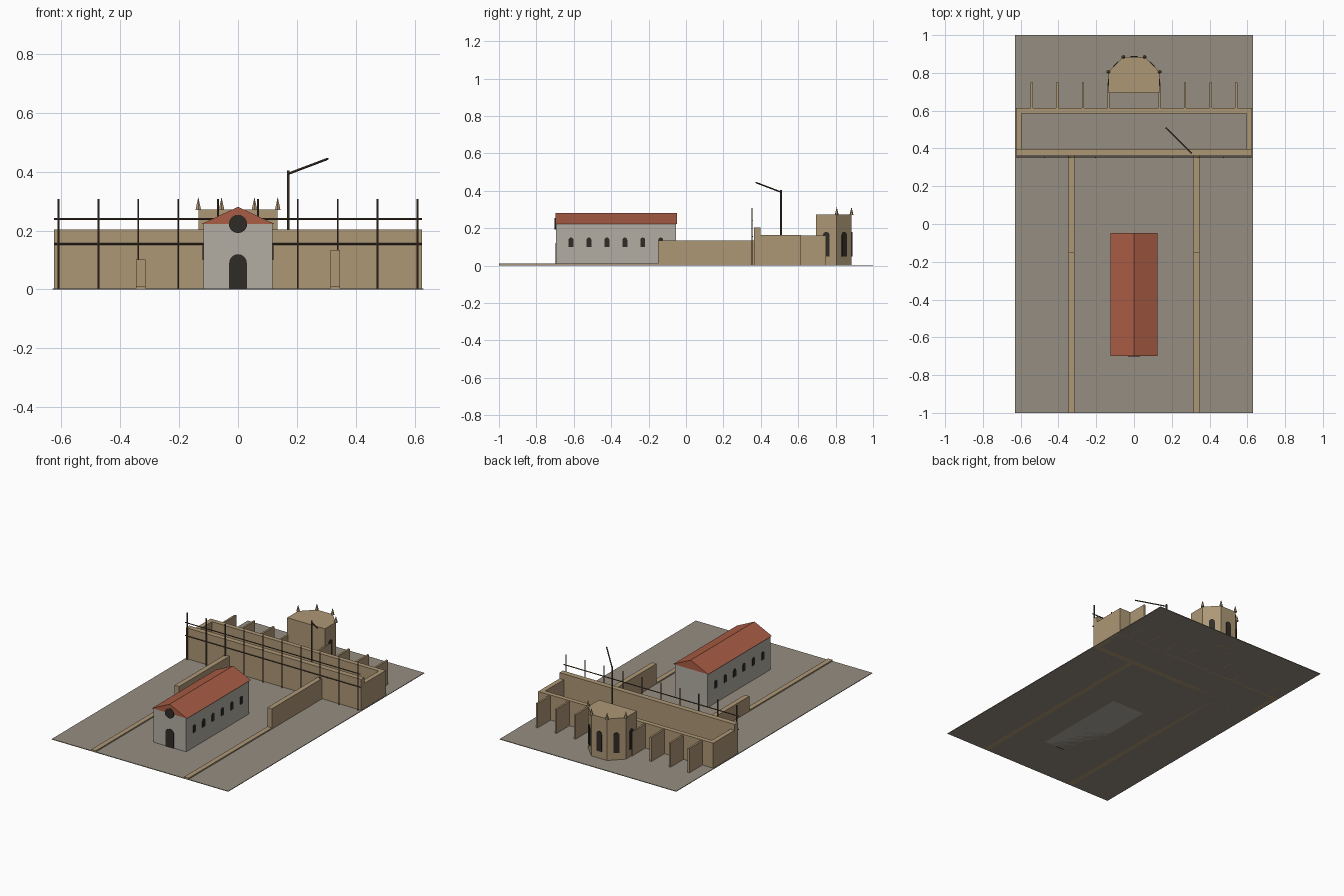
import bpy, bmesh, math
from mathutils import Vector, Matrix

if "Cube" in bpy.data.objects:
    bpy.data.objects.remove(bpy.data.objects["Cube"])


def material(name, rgb):
    m = bpy.data.materials.new(name)
    m.diffuse_color = (*rgb, 1)
    m.use_nodes = True
    m.node_tree.nodes["Principled BSDF"].inputs["Base Color"].default_value = m.diffuse_color
    return m


STONE = material("sandstone", (0.42, 0.31, 0.18))
PLASTER = material("grey_plaster", (0.45, 0.42, 0.37))
TILE = material("roof_tile", (0.40, 0.11, 0.06))
WOOD = material("dark_wood", (0.09, 0.06, 0.04))
DARK = material("dark_opening", (0.03, 0.025, 0.02))
EARTH = material("earth", (0.30, 0.27, 0.22))


def finish(name, bm, mat):
    bmesh.ops.recalc_face_normals(bm, faces=bm.faces)
    me = bpy.data.meshes.new(name)
    bm.to_mesh(me)
    bm.free()
    me.materials.append(mat)
    ob = bpy.data.objects.new(name, me)
    bpy.context.collection.objects.link(ob)
    return ob


def box(name, x, y, z, mat):
    bm = bmesh.new()
    size = [b - a for a, b in (x, y, z)]
    mid = [(a + b) / 2 for a, b in (x, y, z)]
    bmesh.ops.create_cube(bm, size=1, matrix=Matrix.Translation(mid) @ Matrix.Diagonal((*size, 1)))
    return finish(name, bm, mat)


def prism(name, points, direction, mat):
    """Extrude a flat 3D outline along a direction."""
    bm = bmesh.new()
    face = bm.faces.new([bm.verts.new(p) for p in points])
    ext = bmesh.ops.extrude_face_region(bm, geom=[face], use_keep_orig=True)
    verts = [g for g in ext["geom"] if isinstance(g, bmesh.types.BMVert)]
    bmesh.ops.translate(bm, verts=verts, vec=direction)
    return finish(name, bm, mat)


def arch(name, at, angle, width, height, depth=0.004):
    """Round-headed dark panel; its outward normal points along angle."""
    n = Vector((math.cos(angle), math.sin(angle), 0))
    t = Vector((-n.y, n.x, 0))
    r = width / 2
    outline = [(-r, 0), (r, 0)]
    outline += [(r * math.cos(a), height - r + r * math.sin(a))
                for a in (math.pi * i / 10 for i in range(11))]
    pts = [Vector(at) - n * depth + t * u + Vector((0, 0, v)) for u, v in outline]
    return prism(name, pts, n * depth * 2, DARK)


def pole(name, a, b, r, mat, sides=6, r2=None):
    a, b = Vector(a), Vector(b)
    d = b - a
    bm = bmesh.new()
    bmesh.ops.create_cone(bm, cap_ends=True, segments=sides, radius1=r,
                          radius2=r if r2 is None else r2, depth=d.length,
                          matrix=Matrix.Translation((a + b) / 2)
                          @ d.to_track_quat('Z', 'Y').to_matrix().to_4x4())
    return finish(name, bm, mat)


# Ground
box("ground", (-0.63, 0.63), (-1, 1), (0, 0.004), EARTH)

# Old nave with gabled roof, door, round window and side windows
box("nave_body", (-0.117, 0.117), (-0.695, -0.053), (0, 0.222), PLASTER)
prism("nave_roof", [(-0.125, -0.698, 0.222), (0.125, -0.698, 0.222), (0, -0.698, 0.281)],
      (0, 0.65, 0), TILE)
arch("nave_door", (0, -0.695, 0), -math.pi / 2, 0.06, 0.12)
pole("round_window", (0, -0.69, 0.223), (0, -0.702, 0.223), 0.031, DARK, 24)
for i in range(6):
    for s in (-1, 1):
        arch("nave_window", (s * 0.117, -0.615 + 0.096 * i, 0.1), 0 if s > 0 else math.pi, 0.026, 0.05)

# Transept walls
box("transept_front_wall", (-0.625, 0.625), (0.363, 0.397), (0, 0.203), STONE)
box("transept_back_wall", (-0.625, 0.625), (0.585, 0.615), (0, 0.165), STONE)
for s in (-1, 1):
    x = sorted((s * 0.595, s * 0.625))
    box("transept_end_wall", x, (0.397, 0.585), (0, 0.165), STONE)
    # Unfinished aisle walls, taller on the right, with low footings in front
    x = sorted((s * 0.315, s * 0.347))
    box("aisle_wall", x, (-0.15, 0.363), (0, 0.135 if s > 0 else 0.102), STONE)
    box("aisle_footing", x, (-1, -0.15), (0, 0.012), STONE)
    # Chapel partition walls
    for c in (0.135, 0.27, 0.407, 0.542):
        box("chapel_wall", (s * c - 0.006, s * c + 0.006), (0.615, 0.748), (0, 0.16), STONE)

# Five-sided apse with windows and pinnacles
R, CY = 0.146, 0.75
corners = [(R * math.cos(a), CY + R * math.sin(a), 0)
           for a in (math.radians(-22.5 + 45 * i) for i in range(6))]
prism("apse", corners, (0, 0, 0.272), STONE)
for i in range(5):
    a = math.radians(45 * i)
    d = R * math.cos(math.pi / 8)
    arch("apse_window", (d * math.cos(a), CY + d * math.sin(a), 0.05), a, 0.036, 0.13)
for x, y, _ in corners[1:5]:
    pole("pinnacle", (x, y, 0.27), (x, y, 0.314), 0.011, STONE, 6, 0)

# Scaffold along the transept front
for i in range(10):
    x = -0.61 + 1.22 * i / 9
    pole("scaffold_pole", (x, 0.353, 0), (x, 0.353, 0.307), 0.0035, WOOD)
for z in (0.155, 0.24):
    pole("scaffold_rail", (-0.625, 0.355, z), (0.625, 0.355, z), 0.0035, WOOD)

# Crane
pole("crane_post", (0.17, 0.508, 0), (0.17, 0.508, 0.405), 0.005, WOOD)
pole("crane_jib", (0.17, 0.508, 0.393), (0.305, 0.374, 0.444), 0.004, WOOD)
